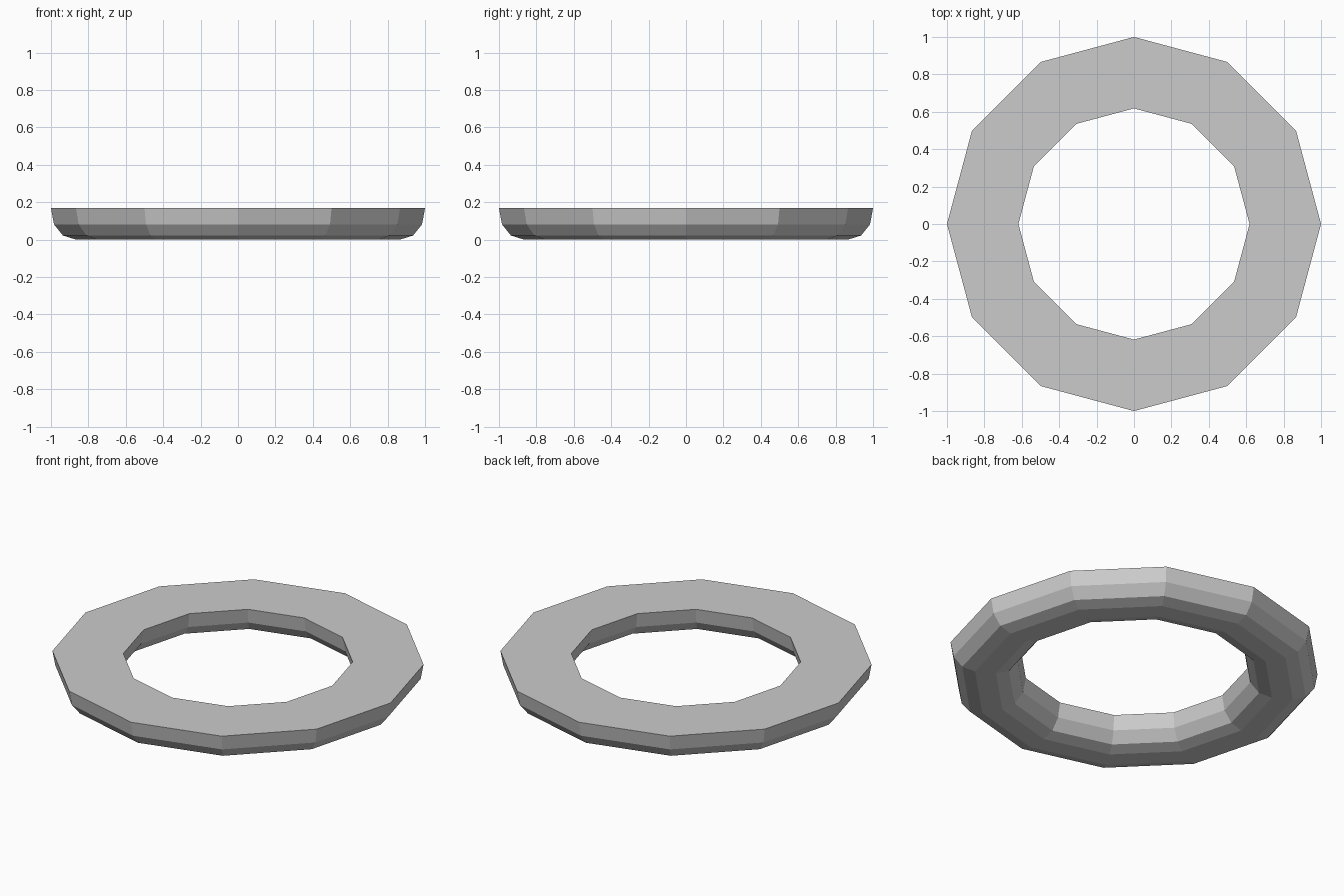
import bpy, bmesh, math

if "Cube" in bpy.data.objects:
    bpy.data.objects.remove(bpy.data.objects["Cube"])

SIDES = 12
MID = 0.809  # radius of the middle of the band

# Outer half of the cross-section: (offset from middle radius, height)
half = [(0.191, 0.168), (0.175, 0.082), (0.127, 0.022), (0.057, 0.0)]
profile = half + [(-o, z) for o, z in reversed(half)]

# Flat-topped ring with rounded underside, lathed around z
bm = bmesh.new()
rings = []
for i in range(SIDES):
    a = 2 * math.pi * i / SIDES
    rings.append([bm.verts.new(((MID + o) * math.cos(a), (MID + o) * math.sin(a), z))
                  for o, z in profile])

n = len(profile)
for i in range(SIDES):
    r0, r1 = rings[i], rings[(i + 1) % SIDES]
    for j in range(n):
        k = (j + 1) % n
        bm.faces.new((r0[j], r0[k], r1[k], r1[j]))
bmesh.ops.recalc_face_normals(bm, faces=bm.faces)

mesh = bpy.data.meshes.new("ring")
bm.to_mesh(mesh)
bm.free()
ring = bpy.data.objects.new("ring", mesh)
bpy.context.collection.objects.link(ring)
